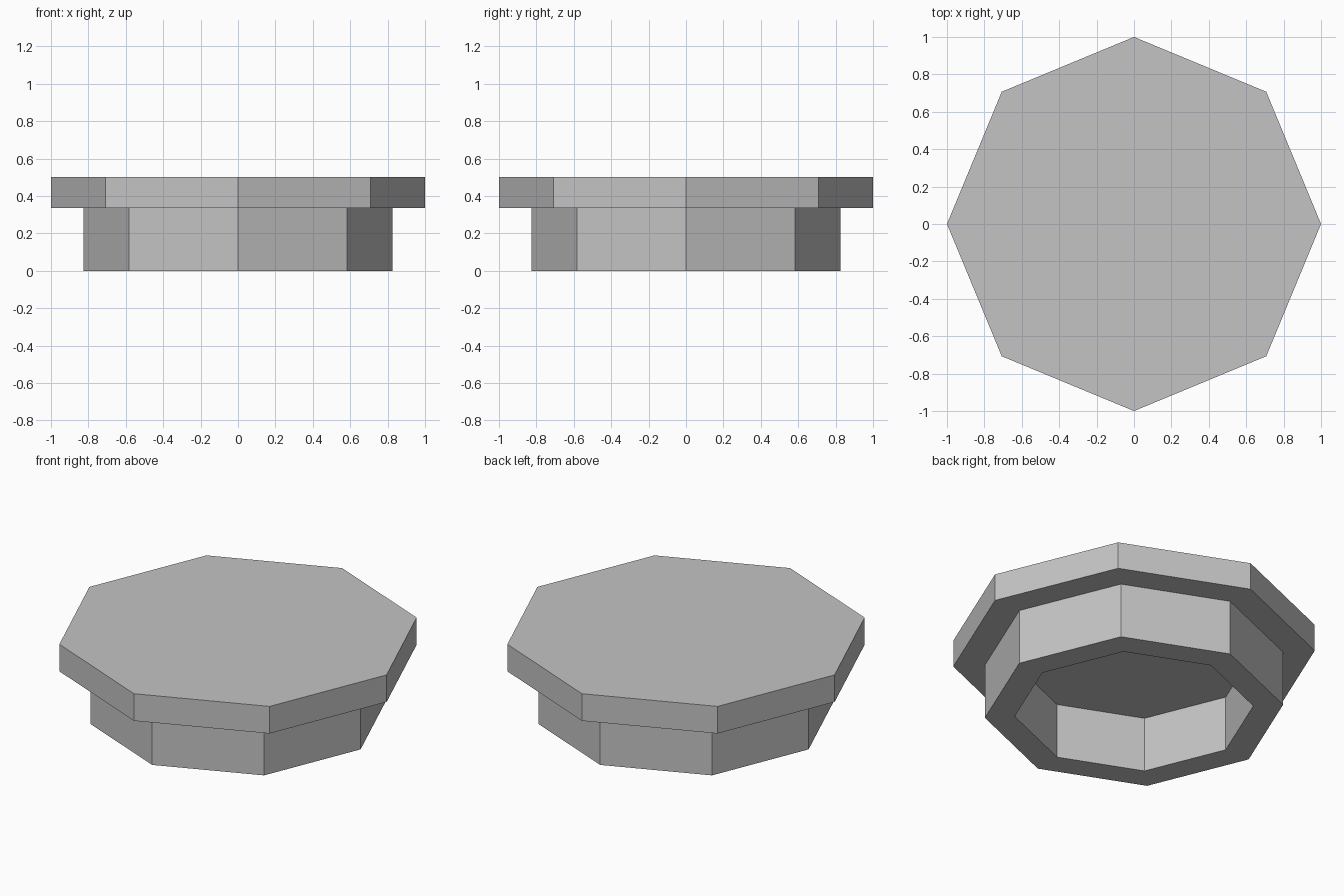
import bpy
import bmesh
from math import cos, sin, tau

cube = bpy.data.objects.get("Cube")
if cube:
    bpy.data.objects.remove(cube, do_unlink=True)

SIDES = 8
RIM_HEIGHT = 0.335
TOP_HEIGHT = 0.5

grey = bpy.data.materials.new("plain grey")
grey.use_nodes = True
colour = (0.55, 0.55, 0.55, 1)
grey.diffuse_color = colour
grey.node_tree.nodes["Principled BSDF"].inputs["Base Color"].default_value = colour


def turned_solid(name, profile):
    """Turn (radius, height) points into a flat-sided solid, capped at both ends."""
    bm = bmesh.new()
    rings = [[bm.verts.new((r * cos(tau * i / SIDES), r * sin(tau * i / SIDES), z))
              for i in range(SIDES)] for r, z in profile]
    for low, high in zip(rings, rings[1:]):
        for i in range(SIDES):
            j = (i + 1) % SIDES
            bm.faces.new((low[i], low[j], high[j], high[i]))
    bm.faces.new(rings[0])
    bm.faces.new(rings[-1])
    bmesh.ops.recalc_face_normals(bm, faces=bm.faces)
    mesh = bpy.data.meshes.new(name)
    bm.to_mesh(mesh)
    bm.free()
    mesh.materials.append(grey)
    obj = bpy.data.objects.new(name, mesh)
    bpy.context.collection.objects.link(obj)
    return obj


# Octagonal cap: recess ceiling, recess wall, collar, underside of lip, lip, top
turned_solid("octagonal_cap", [
    (0.66, RIM_HEIGHT),
    (0.66, 0),
    (0.825, 0),
    (0.825, RIM_HEIGHT),
    (1, RIM_HEIGHT),
    (1, TOP_HEIGHT),
])
